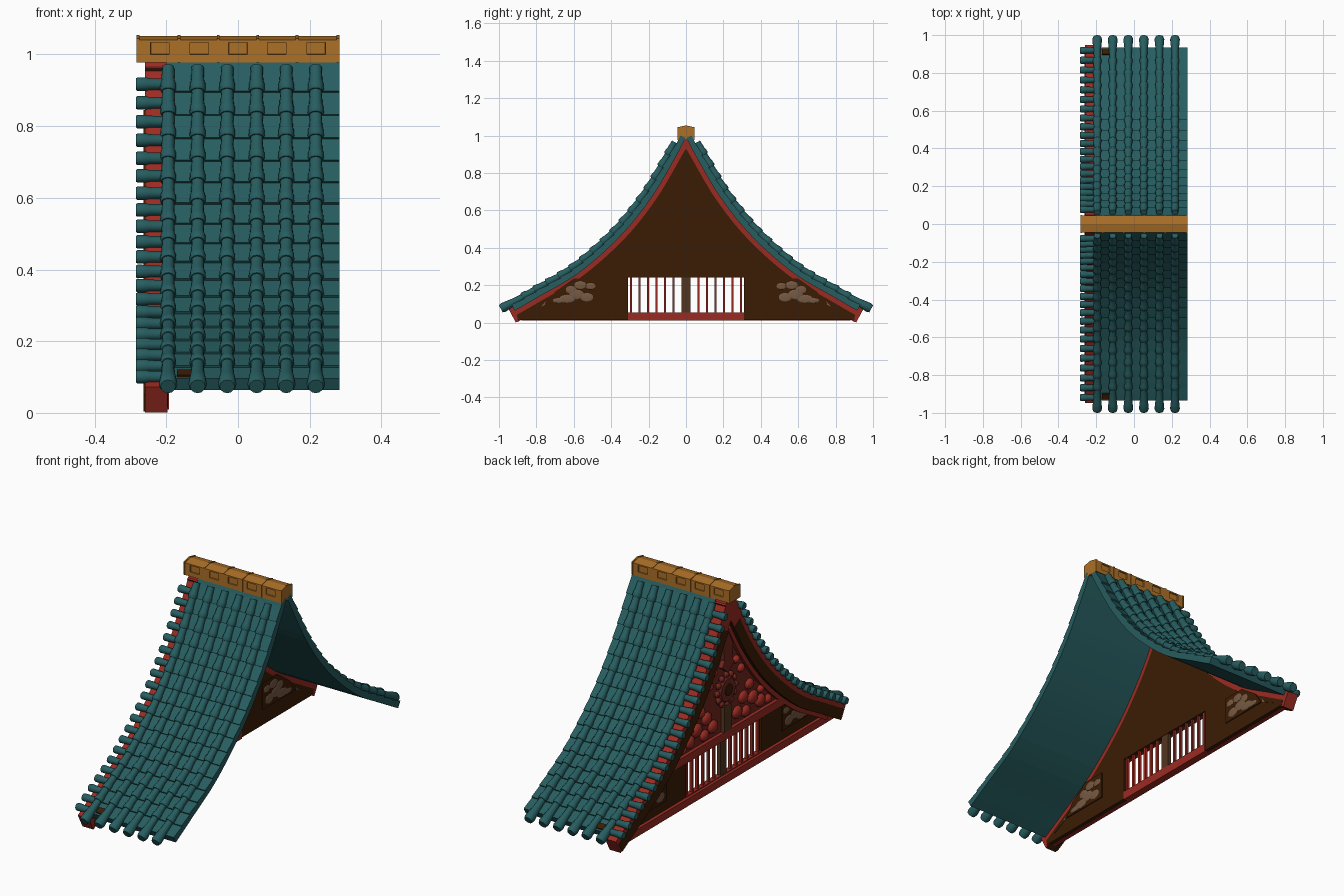
import bpy, bmesh, math
from mathutils import Vector, Matrix

if "Cube" in bpy.data.objects:
    bpy.data.objects.remove(bpy.data.objects["Cube"])


def material(name, rgb):
    m = bpy.data.materials.new(name)
    m.diffuse_color = (*rgb, 1)
    m.use_nodes = True
    m.node_tree.nodes["Principled BSDF"].inputs["Base Color"].default_value = m.diffuse_color
    return m


TEAL = material("teal_glaze", (.02, .11, .117))
RED = material("red_paint", (.33, .024, .016))
MAROON = material("dark_red_paint", (.17, .02, .013))
BROWN = material("dark_brown_wood", (.043, .0115, .0015))
POST = material("mid_brown_wood", (.085, .036, .014))
GOLD = material("ridge_ochre", (.41, .16, .02))
TAN = material("tan_carving", (.18, .1, .055))

# ---- roof curve in the y-z plane, measured by arc length ----
KEYS = [(.0, 1.06), (.03, 1.0), (.077, .908), (.206, .69), (.371, .484),
        (.59, .29), (.80, .165), (.93, .09), (1.0, .053), (1.07, .02)]
CURVE = []
for i in range(1, len(KEYS) - 2):
    a, b, c, d = (Vector(k) for k in KEYS[i - 1:i + 3])
    for k in range(12):
        t = k / 12
        CURVE.append(.5 * (2 * b + (c - a) * t + (2 * a - 5 * b + 4 * c - d) * t * t
                           + (3 * b - a - 3 * c + d) * t ** 3))
ARC = [0]
for p, q in zip(CURVE, CURVE[1:]):
    ARC.append(ARC[-1] + (q - p).length)


def at(s, off=0):
    """Point (y, z) at arc length s, moved outward by off."""
    i = max([0] + [k for k in range(len(ARC) - 1) if ARC[k] <= s])
    t = (CURVE[i + 1] - CURVE[i]).normalized()
    return CURVE[i] + t * (s - ARC[i]) + Vector((-t.y, t.x)) * off


def s_of(y):
    return min(zip(CURVE, ARC), key=lambda e: abs(e[0].x - y))[1]


def strip(s0, s1, off, n=24):
    return [at(s0 + (s1 - s0) * k / n, off) for k in range(n + 1)]


def band(s0, s1, o0, o1):
    """Closed outline of a board following the roof curve."""
    return strip(s0, s1, o0) + strip(s0, s1, o1)[::-1]


# ---- helpers ----
def finish(name, bm, mats, mirror=True, smooth=False):
    bmesh.ops.recalc_face_normals(bm, faces=bm.faces)
    me = bpy.data.meshes.new(name)
    bm.to_mesh(me)
    bm.free()
    ob = bpy.data.objects.new(name, me)
    bpy.context.collection.objects.link(ob)
    for m in mats if isinstance(mats, list) else [mats]:
        me.materials.append(m)
    if mirror:
        mod = ob.modifiers.new("mirror", 'MIRROR')
        mod.use_axis = (False, True, False)
        mod.use_mirror_merge = False
    if smooth:
        bpy.ops.object.select_all(action='DESELECT')
        ob.select_set(True)
        bpy.context.view_layer.objects.active = ob
        bpy.ops.object.shade_smooth_by_angle(angle=math.radians(40))


def add_prism(bm, poly, x0, x1):
    """Extrude a y-z outline along x."""
    lo = [bm.verts.new((x0, p[0], p[1])) for p in poly]
    hi = [bm.verts.new((x1, p[0], p[1])) for p in poly]
    bm.faces.new(lo)
    bm.faces.new(hi[::-1])
    for i in range(len(poly)):
        j = (i + 1) % len(poly)
        bm.faces.new((lo[i], hi[i], hi[j], lo[j]))


def prism(name, poly, x0, x1, mat, mirror=True):
    bm = bmesh.new()
    add_prism(bm, poly, x0, x1)
    finish(name, bm, mat, mirror)


def rect(y0, y1, z0, z1):
    return [(y0, z0), (y1, z0), (y1, z1), (y0, z1)]


def add_lathe(bm, p0, p1, profile, sides=12):
    """Round body from p0 to p1; profile is (fraction, radius)."""
    p0, p1 = Vector(p0), Vector(p1)
    q = (p1 - p0).to_track_quat('Z', 'Y')
    rings = []
    for f, r in profile:
        rings.append([bm.verts.new(p0.lerp(p1, f) + q @ Vector((
            r * math.cos(2 * math.pi * k / sides), r * math.sin(2 * math.pi * k / sides), 0)))
            for k in range(sides)])
    for a, b in zip(rings, rings[1:]):
        for k in range(sides):
            j = (k + 1) % sides
            bm.faces.new((a[k], a[j], b[j], b[k]))
    bm.faces.new(rings[0][::-1])
    bm.faces.new(rings[-1])


def add_blob(bm, x, y, z, rx, ry, rz, seg=12):
    bmesh.ops.create_uvsphere(bm, u_segments=seg, v_segments=8, radius=1,
                              matrix=Matrix.Translation((x, y, z)) @ Matrix.Diagonal((rx, ry, rz, 1)))


START, EAVE, TIP = .045, s_of(.93), s_of(.985)
ROWS = 17
STEP = (EAVE - START) / ROWS

# ---- flat tile courses: saw-tooth top, smooth underside ----
top = [at(0)]
for i in range(ROWS):
    a = START + STEP * i
    top += [at(a, 0), at(a + STEP / 2, .004), at(a + STEP, .007)]
prism("flat_roof_tiles", top + strip(0, EAVE, -.03)[::-1], -.2, .283, TEAL)

# ---- six columns of round cover tiles ----
bm = bmesh.new()
for c in range(6):
    x = -.195 + c * .0824
    for i in range(ROWS):
        a = at(START + STEP * i, .012)
        last = i == ROWS - 1
        b = at(TIP if last else START + STEP * (i + 1) + .004, .014)
        prof = ([(0, .017), (.4, .019), (.65, .023), (.9, .026), (1, .021)] if last else
                [(0, .017), (.55, .0185), (.68, .0215), (.93, .0225), (1, .019)])
        add_lathe(bm, (x, *a), (x, *b), prof)
finish("round_cover_tiles", bm, TEAL, smooth=True)

# ---- short tiles lying across the gable edge ----
bm = bmesh.new()
N = 21
for i in range(N):
    p = at(.095 + (EAVE - .11) * i / (N - 1), .004)
    add_lathe(bm, (-.195, *p), (-.285, *p),
              [(0, .0155), (.6, .0165), (.66, .0185), (.95, .019), (1, .016)])
finish("gable_edge_tiles", bm, TEAL, smooth=True)

# ---- curved bargeboard with a brown lower band and underside ----
S_END = s_of(.95)
bm = bmesh.new()
add_prism(bm, band(0, S_END, -.006, -.088), -.26, -.197)
bmesh.ops.recalc_face_normals(bm, faces=bm.faces)
for f in bm.faces:
    if f.normal.z < -.2 and f.normal.y < 0:
        f.material_index = 1
finish("bargeboard", bm, [RED, BROWN])
prism("bargeboard_lower_band", band(s_of(.1), S_END - .01, -.035, -.09), -.263, -.25, BROWN)
prism("inner_slope_moulding", band(s_of(.1), s_of(.87), -.085, -.11), -.24, -.2, RED)

# ---- gable wall with a wide opening ----
slope = [p for p in strip(0, EAVE, -.055, 30) if p.x > 0]
prism("gable_wall", [(0, .24), (.31, .24), (.31, .015), (.9, .015)] + slope[::-1] + [(0, .93)],
      -.218, -.195, BROWN)
prism("wall_end_block", band(s_of(.89), s_of(.92), .013, -.02), -.17, -.13, BROWN)

# ---- beams, balusters and centre post ----
prism("opening_bottom_rail", rect(-.31, .31, .01, .055), -.22, -.193, RED, False)
prism("base_beam", rect(-.88, .88, .012, .05), -.235, -.216, RED, False)
prism("middle_beam", rect(-.5, .5, .243, .285), -.24, -.216, RED, False)
prism("centre_post", rect(-.025, .025, .05, .243), -.216, -.197, POST, False)
bm = bmesh.new()
for i in range(6):
    y = .067 + i * .0455
    add_prism(bm, rect(y - .006, y + .006, .05, .243), -.213, -.2)
finish("balusters", bm, RED)

# ---- side panels with tan carvings on both faces ----
panel = [(.745, .097), (.475, .097), (.475, .235), (.6, .235), (.7, .165)]
prism("side_panel", panel, -.223, -.19, BROWN)
bm = bmesh.new()
for y, z, ry, rz in ((.51, .195, .026, .018), (.53, .135, .034, .024), (.565, .2, .032, .022),
                     (.585, .15, .04, .026), (.635, .127, .042, .022), (.615, .175, .028, .022),
                     (.68, .118, .032, .014)):
    for x in (-.223, -.19):
        add_blob(bm, x, y, z, .003, ry, rz)
for x in (-.221, -.196):
    add_prism(bm, [(.755, .095), (.84, .052), (.775, .085), (.75, .115)], x, x + .004)
finish("panel_carving", bm, TAN, smooth=True)

# ---- carved triangle above the middle beam ----
tri = [p for p in strip(s_of(.1), s_of(.6), -.1) if p.x > 0 and p.y > .285]
prism("carved_backing", [(0, .285), (tri[-1].x, .285)] + tri[::-1] + [(0, .83)], -.222, -.217, MAROON)
prism("pendant_board", [(0, .8), (.04, .73), (.03, .66), (.05, .63), (0, .59)], -.245, -.22, MAROON)
prism("short_king_post", rect(-.03, .03, .285, .42), -.242, -.22, POST, False)

bm = bmesh.new()
for k in range(12):
    a = 2 * math.pi * k / 12
    add_blob(bm, -.232, .075 * math.cos(a), .5 + .075 * math.sin(a), .014, .017, .017, 8)
add_lathe(bm, (-.215, 0, .5), (-.245, 0, .5), [(0, .07), (.6, .07), (1, .058)], 24)
finish("rosette", bm, MAROON, False, True)
bm = bmesh.new()
add_lathe(bm, (-.22, 0, .5), (-.25, 0, .5), [(0, .03), (1, .03)], 16)
finish("rosette_centre", bm, BROWN, False, True)

bm = bmesh.new()
for y, z, r in ((.1, .34, .038), (.15, .4, .038), (.17, .32, .034), (.2, .45, .032), (.23, .37, .04),
                (.29, .33, .038), (.35, .315, .027), (.13, .56, .026), (.09, .62, .024), (.29, .39, .024)):
    add_blob(bm, -.222, y, z, .022, r, r * .85)
finish("cloud_carving", bm, RED, smooth=True)

# ---- ridge cap with recessed panels and joint ribs ----
half = [(.045, .977), (.045, 1.0), (.045, 1.034), (.045, 1.041)]
cap = half + [(0, 1.051)] + [(-y, z) for y, z in half[::-1]]
centres = [-.218, -.108, 0, .108, .218]
xs = [-.283] + [c + d for c in centres for d in (-.026, .026)] + [.283]
bm = bmesh.new()
rows = [[bm.verts.new((x, y, z)) for y, z in cap] for x in xs]
for a, b in zip(rows, rows[1:]):
    for k in range(len(cap)):
        j = (k + 1) % len(cap)
        bm.faces.new((a[k], a[j], b[j], b[k]))
bm.faces.new(rows[0])
bm.faces.new(rows[-1])
bmesh.ops.recalc_face_normals(bm, faces=bm.faces)
picked = [f for f in bm.faces if abs(f.normal.y) > .9 and 1.0 < f.calc_center_median().z < 1.034
          and min(abs(f.calc_center_median().x - c) for c in centres) < .01]
bmesh.ops.inset_individual(bm, faces=picked, thickness=.001, depth=-.006)
finish("ridge_cap", bm, GOLD, False)
bm = bmesh.new()
for x in (-.279, -.165, -.055, .055, .165, .279):
    add_prism(bm, [(y * 1.03, z + .003 * (z > 1.03)) for y, z in cap], x - .004, x + .004)
finish("ridge_ribs", bm, GOLD, False)
